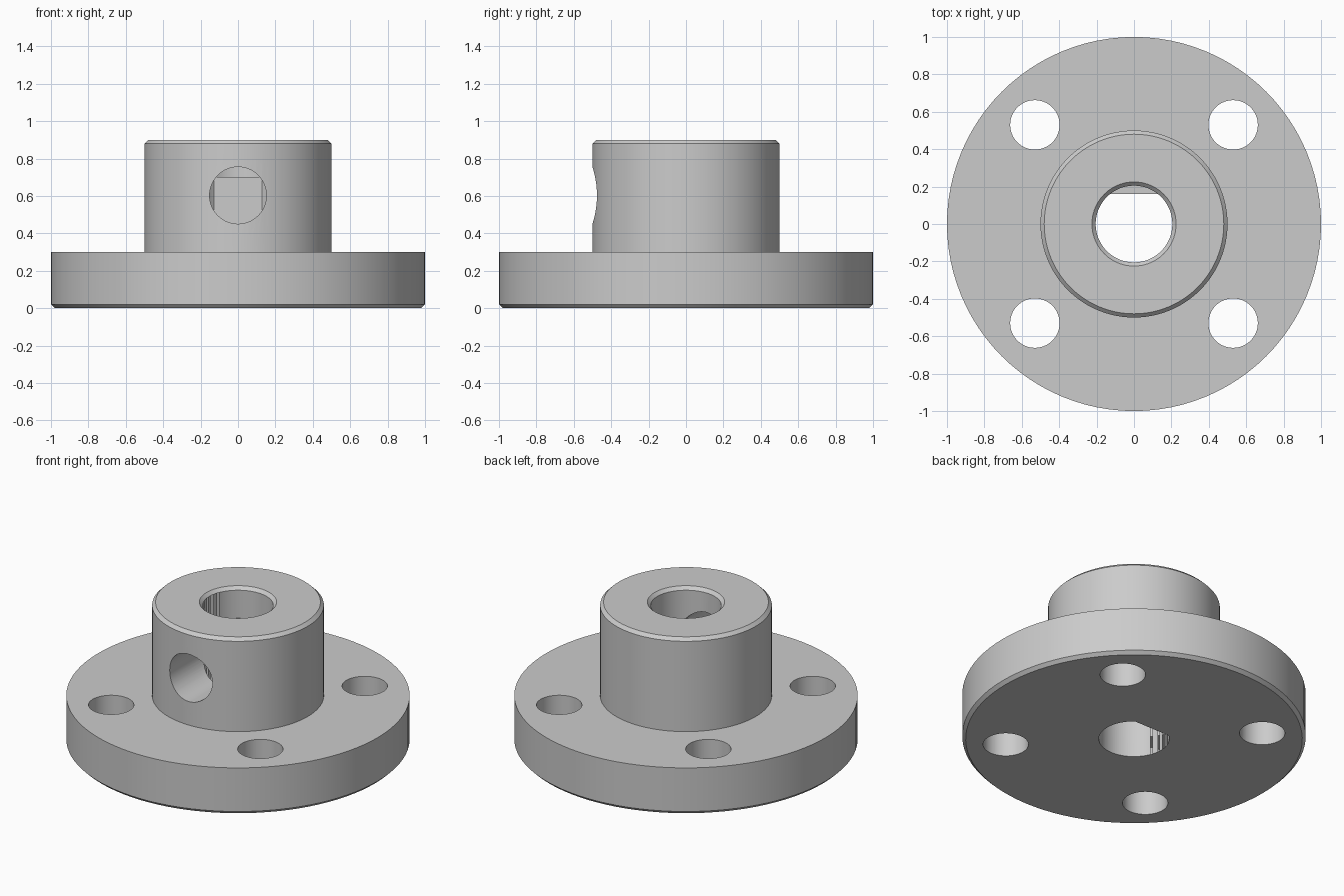
import bpy, bmesh, math
from mathutils import Matrix

cube = bpy.data.objects.get("Cube")
if cube:
    bpy.data.objects.remove(cube, do_unlink=True)

SEGMENTS = 96
metal = bpy.data.materials.new("light_grey_metal")
metal.use_nodes = True
GREY = (0.6, 0.6, 0.6, 1)
metal.diffuse_color = GREY
metal.node_tree.nodes["Principled BSDF"].inputs["Base Color"].default_value = GREY


def to_object(bm, name):
    bmesh.ops.recalc_face_normals(bm, faces=bm.faces)
    mesh = bpy.data.meshes.new(name)
    bm.to_mesh(mesh)
    bm.free()
    mesh.materials.append(metal)
    obj = bpy.data.objects.new(name, mesh)
    bpy.context.collection.objects.link(obj)
    return obj


def lathe(name, profile):
    """Revolve (radius, height) points around z."""
    bm = bmesh.new()
    verts = [bm.verts.new((r, 0, z)) for r, z in profile]
    edges = [bm.edges.new(pair) for pair in zip(verts, verts[1:])]
    bmesh.ops.spin(bm, geom=verts + edges, cent=(0, 0, 0), axis=(0, 0, 1),
                   angle=math.tau, steps=SEGMENTS)
    bmesh.ops.remove_doubles(bm, verts=bm.verts, dist=1e-5)
    return to_object(bm, name)


def cylinder(name, radius, depth, matrix):
    bm = bmesh.new()
    bmesh.ops.create_cone(bm, cap_ends=True, segments=64, radius1=radius,
                          radius2=radius, depth=depth, matrix=matrix)
    return to_object(bm, name)


def cut(target, cutter):
    """Subtract the cutter, then discard it."""
    cutter.hide_render = True
    mod = target.modifiers.new("cut", 'BOOLEAN')
    mod.operation = 'DIFFERENCE'
    mod.solver = 'EXACT'
    mod.object = cutter
    bpy.context.view_layer.objects.active = target
    bpy.ops.object.modifier_apply(modifier=mod.name)
    bpy.data.objects.remove(cutter, do_unlink=True)


# Flange and hub as one turned body with chamfered rims
hub = lathe("flanged_hub", [(0, 0), (0.98, 0), (1, 0.02), (1, 0.3), (0.5, 0.3),
                            (0.5, 0.88), (0.48, 0.9), (0, 0.9)])

# D-shaped bore: round at the top with a chamfer, flat on the back below
bore = lathe("bore_cutter", [(0, -0.1), (0.205, -0.1), (0.205, 0.88),
                             (0.245, 0.92), (0, 0.92)])
bm = bmesh.new()
bmesh.ops.create_cube(bm, size=1, matrix=Matrix.Translation((0, 0.36, 0.2))
                      @ Matrix.Diagonal((0.8, 0.4, 1, 1)))
cut(bore, to_object(bm, "bore_flat"))
cut(hub, bore)

# Four bolt holes through the flange
for x in (-0.53, 0.53):
    for y in (-0.53, 0.53):
        cut(hub, cylinder("bolt_hole", 0.132, 1, Matrix.Translation((x, y, 0.15))))

# Set screw hole from the front into the bore
cut(hub, cylinder("set_screw_hole", 0.152, 0.6,
                  Matrix.Translation((0, -0.35, 0.603)) @ Matrix.Rotation(math.pi / 2, 4, 'X')))

# Smooth walls with crisp edges
bpy.ops.object.select_all(action='DESELECT')
hub.select_set(True)
bpy.context.view_layer.objects.active = hub
bpy.ops.object.shade_smooth_by_angle(angle=math.radians(30))
